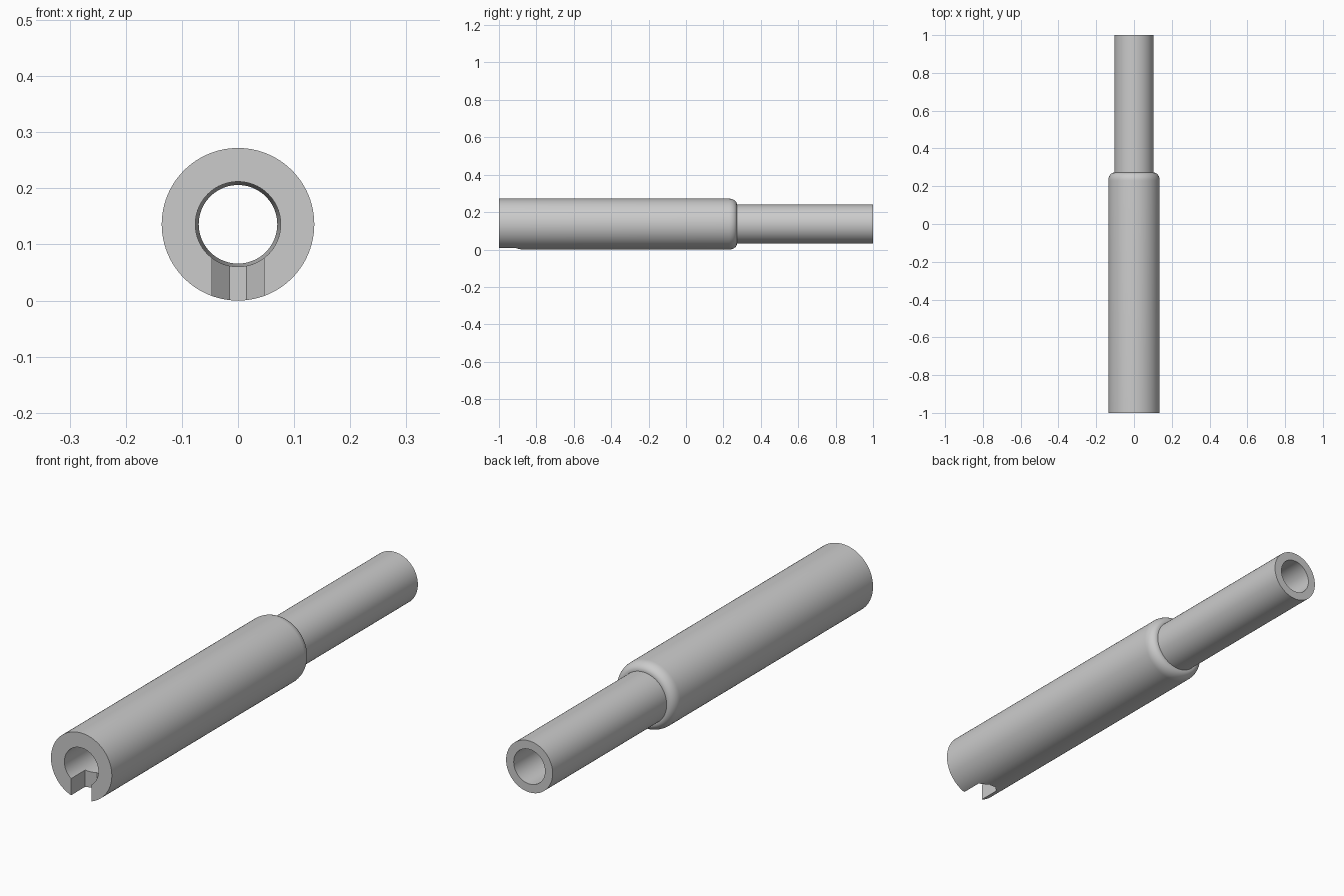
import bpy
import bmesh
from math import sin, cos, pi, radians
from mathutils import Matrix, Vector

if "Cube" in bpy.data.objects:
    bpy.data.objects.remove(bpy.data.objects["Cube"])

R_BODY, R_STEM, R_FRONT, R_BACK = 0.136, 0.104, 0.076, 0.07
SHOULDER, ROUND, SEGMENTS = 0.272, 0.042, 96

grey = bpy.data.materials.new("plain grey")
grey.use_nodes = True
colour = (0.6, 0.6, 0.6, 1)
grey.diffuse_color = colour
grey.node_tree.nodes["Principled BSDF"].inputs["Base Color"].default_value = colour


def make_object(name, bm):
    bmesh.ops.recalc_face_normals(bm, faces=bm.faces)
    mesh = bpy.data.meshes.new(name)
    bm.to_mesh(mesh)
    bm.free()
    mesh.materials.append(grey)
    obj = bpy.data.objects.new(name, mesh)
    bpy.context.collection.objects.link(obj)
    return obj


# Stepped tube: closed (radius, y) profile spun around the long axis
profile = [(R_FRONT, -1), (R_BODY, -1)]
for i in range(9):
    a = i / 8 * pi / 2
    profile.append((R_STEM + 0.002 + (R_BODY - R_STEM - 0.002) * cos(a),
                    SHOULDER - ROUND + ROUND * sin(a)))
profile += [(R_STEM, SHOULDER), (R_STEM, 1), (R_BACK, 1)]

bm = bmesh.new()
rings = []
for s in range(SEGMENTS):
    spin = Matrix.Rotation(2 * pi * s / SEGMENTS, 3, "Y")
    rings.append([bm.verts.new(spin @ Vector((0, y, -r)) + Vector((0, 0, R_BODY)))
                  for r, y in profile])
for s in range(SEGMENTS):
    a, b = rings[s], rings[(s + 1) % SEGMENTS]
    for k in range(len(profile)):
        n = (k + 1) % len(profile)
        bm.faces.new((a[k], a[n], b[n], b[k]))
tube = make_object("stepped_tube", bm)

# Keyway cutter: slot with two angled inner corners, through the lower wall
outline = [(-0.046, -1.1), (0.046, -1.1), (0.046, -0.91),
           (0.015, -0.88), (-0.015, -0.88), (-0.046, -0.91)]
bm = bmesh.new()
base = bm.faces.new([bm.verts.new((x, y, -0.05)) for x, y in outline])
top = bmesh.ops.extrude_face_region(bm, geom=[base])["geom"]
bmesh.ops.translate(bm, vec=(0, 0, R_BODY + 0.05),
                    verts=[v for v in top if isinstance(v, bmesh.types.BMVert)])
cutter = make_object("keyway_cutter", bm)

bpy.ops.object.select_all(action="DESELECT")
tube.select_set(True)
bpy.context.view_layer.objects.active = tube
cut = tube.modifiers.new("keyway", "BOOLEAN")
cut.operation = "DIFFERENCE"
cut.solver = "EXACT"
cut.object = cutter
bpy.ops.object.modifier_apply(modifier=cut.name)
bpy.data.objects.remove(cutter)
bpy.ops.object.shade_smooth_by_angle(angle=radians(30))
